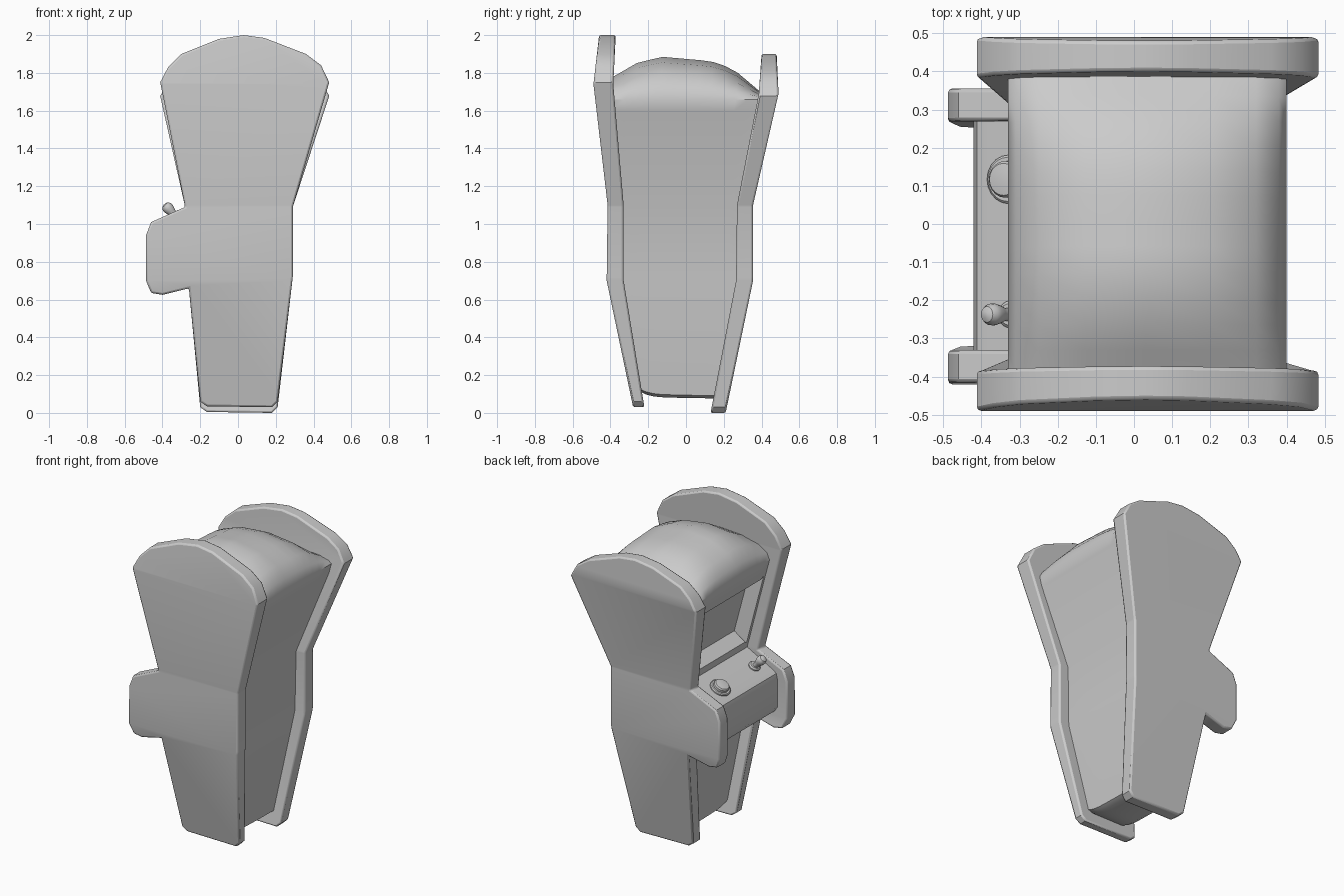
import bpy, bmesh, math
from mathutils import Vector

if "Cube" in bpy.data.objects:
    bpy.data.objects.remove(bpy.data.objects["Cube"])


def interp(stations, z):
    """Piecewise linear y at height z."""
    for (z0, y0), (z1, y1) in zip(stations, stations[1:]):
        if z <= z1:
            break
    k = min(max((z - z0) / (z1 - z0), 0), 1)
    return y0 + (y1 - y0) * k


def finish(name, bm, bevel=0.0, segments=2):
    bmesh.ops.recalc_face_normals(bm, faces=bm.faces)
    mesh = bpy.data.meshes.new(name)
    bm.to_mesh(mesh)
    bm.free()
    ob = bpy.data.objects.new(name, mesh)
    bpy.context.collection.objects.link(ob)
    bpy.ops.object.select_all(action='DESELECT')
    ob.select_set(True)
    bpy.context.view_layer.objects.active = ob
    bpy.ops.object.shade_smooth_by_angle(angle=math.radians(35))
    if bevel:
        mod = ob.modifiers.new("soft_edges", 'BEVEL')
        mod.width, mod.segments = bevel, segments
        mod.limit_method, mod.angle_limit = 'ANGLE', math.radians(50)
    return ob


# Side panel outline (x, z) with the control ear on -x
OUTLINE = [(-0.20, 0.04), (-0.165, 0.015), (0.18, 0.01), (0.21, 0.04), (0.29, 0.72),
           (0.29, 1.09), (0.483, 1.75), (0.44, 1.84), (0.36, 1.90), (0.14, 1.985),
           (0.03, 2.0), (-0.10, 1.98), (-0.30, 1.90), (-0.37, 1.83), (-0.412, 1.75),
           (-0.28, 1.09), (-0.46, 1.01), (-0.487, 0.94), (-0.487, 0.70), (-0.46, 0.635),
           (-0.40, 0.625), (-0.26, 0.66)]

# Each panel bends outwards: (z, y) stations for its faces
F_OUT = [(0.03, -0.28), (0.70, -0.42), (1.10, -0.415), (1.74, -0.49), (2.0, -0.46)]
F_IN = [(0.03, -0.22), (0.70, -0.33), (1.10, -0.33), (1.74, -0.385), (2.0, -0.372)]
R_OUT = [(0.0, 0.21), (0.70, 0.355), (1.10, 0.355), (1.69, 0.49), (1.9, 0.48)]
R_IN = [(0.0, 0.13), (0.70, 0.265), (1.10, 0.27), (1.69, 0.385), (1.9, 0.40)]


def side_panel(name, outer, inner):
    bottom, top = outer[0][0], outer[-1][0]
    bm = bmesh.new()
    pts = []
    for x, z in OUTLINE:
        if z > 1.1:
            z = 1.1 + (z - 1.1) * (top - 1.1) / 0.9
        elif z < 0.1:
            z += bottom - 0.01
        pts.append(bm.verts.new((x, 0, z)))
    bm.faces.new(pts)
    for z, _ in outer[1:-1]:
        bmesh.ops.bisect_plane(bm, geom=bm.verts[:] + bm.edges[:] + bm.faces[:],
                               plane_co=(0, 0, z), plane_no=(0, 0, 1), dist=1e-4)
    res = bmesh.ops.extrude_face_region(bm, geom=bm.faces[:], use_keep_orig=True)
    moved = {g for g in res['geom'] if isinstance(g, bmesh.types.BMVert)}
    for v in bm.verts:
        v.co.y = interp(outer if v in moved else inner, v.co.z)
    return finish(name, bm, 0.018, 2)


side_panel("front_side_panel", F_OUT, F_IN)
side_panel("rear_side_panel", R_OUT, R_IN)

# Cabinet body: one profile lofted between the panels, with a domed roof
PROFILE = [(0.15, 0.10), (0.22, 0.72), (0.225, 1.09), (0.39, 1.60), (0.40, 1.66),
           (0.38, 1.73), (0.32, 1.80), (0.20, 1.855), (0.03, 1.885), (-0.13, 1.865),
           (-0.25, 1.81), (-0.31, 1.74), (-0.33, 1.67), (-0.315, 1.60),
           (-0.205, 1.09), (-0.385, 0.995), (-0.412, 0.975), (-0.42, 0.94),
           (-0.42, 0.76), (-0.40, 0.73), (-0.19, 0.69), (-0.13, 0.10), (-0.10, 0.085), (0.12, 0.085)]
DOME = [(0.0, 0.50), (0.17, 0.86), (0.33, 1.0), (0.65, 0.90), (0.80, 0.72), (1.0, 0.15)]
STEPS = 12
SCREEN = 13                                     # profile edge holding the screen

bm = bmesh.new()
rings = []
for i in range(STEPS + 1):
    t = i / STEPS
    ring = []
    for x, z in PROFILE:
        if z > 1.66:
            z = 1.66 + (z - 1.66) * interp(DOME, t)
        elif z < 0.11:
            z += 0.03 * (2 * t - 1) ** 4 * (1 - t) - 0.01 * t
        a, b = interp(F_IN, z) - 0.015, interp(R_IN, z) + 0.015
        ring.append(bm.verts.new((x, a + (b - a) * t, z)))
    rings.append(ring)
n = len(PROFILE)
screen_faces = []
for r0, r1 in zip(rings, rings[1:]):
    for j in range(n):
        k = (j + 1) % n
        f = bm.faces.new((r0[j], r0[k], r1[k], r1[j]))
        if j == SCREEN:
            screen_faces.append(f)
bm.faces.new(rings[0])
bm.faces.new(rings[-1][::-1])
bmesh.ops.recalc_face_normals(bm, faces=bm.faces)
# Recessed screen
bmesh.ops.inset_region(bm, faces=screen_faces, thickness=0.05, depth=0)
bmesh.ops.inset_region(bm, faces=screen_faces, thickness=0.03, depth=-0.09)
finish("cabinet_body", bm)


# Controls on the sloping shelf
def shelf_point(x, y):
    return Vector((x, y, 0.995 + (x + 0.385) * 0.095 / 0.18))


SLOPE = Vector((-0.095, 0, 0.18)).normalized()


def turned(name, base, axis, profile, sides=20):
    """Revolve (radius, height) pairs about an axis."""
    bm = bmesh.new()
    rot = axis.to_track_quat('Z', 'Y')
    loops = []
    for r, h in profile:
        loops.append([bm.verts.new(base + rot @ Vector((r * math.cos(2 * math.pi * i / sides),
                      r * math.sin(2 * math.pi * i / sides), h))) for i in range(sides)])
    for a, b in zip(loops, loops[1:]):
        for i in range(sides):
            k = (i + 1) % sides
            bm.faces.new((a[i], a[k], b[k], b[i]))
    bm.faces.new(loops[0][::-1])
    bm.faces.new(loops[-1])
    return finish(name, bm)


turned("button", shelf_point(-0.325, 0.117), SLOPE,
       [(0.064, -0.01), (0.064, 0.008), (0.058, 0.013), (0.048, 0.013),
        (0.048, 0.028), (0.042, 0.036), (0.02, 0.039)])
stick = shelf_point(-0.32, -0.237)
turned("joystick_base", stick, SLOPE, [(0.036, -0.01), (0.036, 0.008), (0.028, 0.015)])
turned("joystick", stick, Vector((-0.055, 0, 0.06)).normalized(),
       [(0.017, -0.01), (0.017, 0.03), (0.024, 0.05), (0.029, 0.07),
        (0.028, 0.085), (0.021, 0.097), (0.008, 0.103)])
